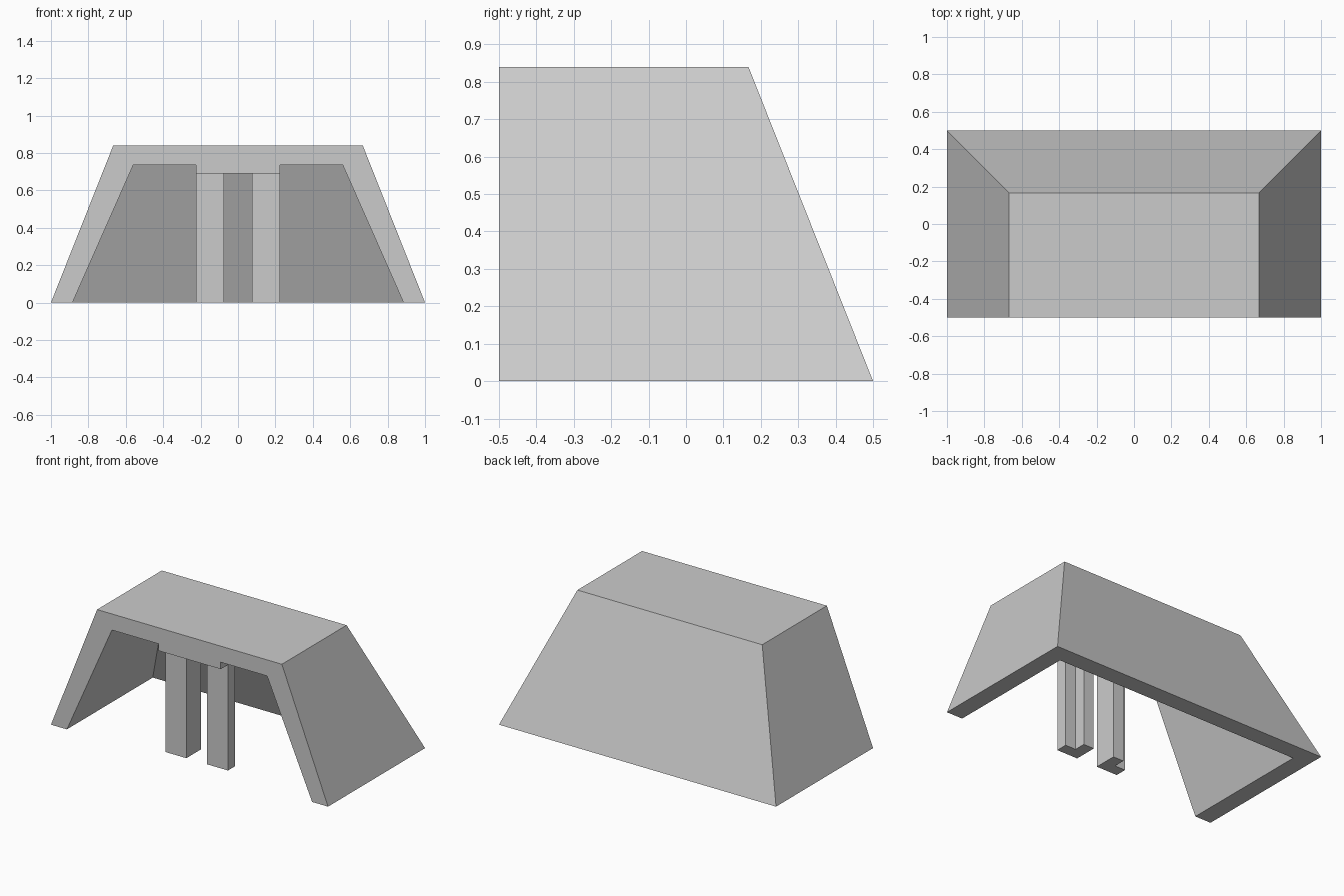
import bpy
import bmesh

cube = bpy.data.objects.get("Cube")
if cube:
    bpy.data.objects.remove(cube, do_unlink=True)

# One plain grey for everything
grey = bpy.data.materials.new("light_grey")
grey.use_nodes = True
grey.diffuse_color = (0.6, 0.6, 0.6, 1)
grey.node_tree.nodes["Principled BSDF"].inputs["Base Color"].default_value = (0.6, 0.6, 0.6, 1)

FRONT = -0.5      # plane of the open cut face
CEILING = 0.735   # underside of the top plate
STEM_TOP = 0.69   # where the posts meet the mount


def finish(name, bm):
    bmesh.ops.recalc_face_normals(bm, faces=bm.faces)
    mesh = bpy.data.meshes.new(name)
    bm.to_mesh(mesh)
    bm.free()
    mesh.materials.append(grey)
    obj = bpy.data.objects.new(name, mesh)
    bpy.context.collection.objects.link(obj)
    return obj


def prism(name, outline, z0, z1):
    bm = bmesh.new()
    base = bm.faces.new([bm.verts.new((x, y, z0)) for x, y in outline])
    top = bmesh.ops.extrude_face_region(bm, geom=[base], use_keep_orig=True)
    moved = [v for v in top["geom"] if isinstance(v, bmesh.types.BMVert)]
    bmesh.ops.translate(bm, verts=moved, vec=(0, 0, z1 - z0))
    return finish(name, bm)


# Hollow tapered shell, open at the front and underneath
bm = bmesh.new()


def u_ring(half, z):
    back = FRONT + half
    return [bm.verts.new((x, y, z)) for x, y in
            ((-half, FRONT), (-half, back), (half, back), (half, FRONT))]


outer_low, outer_high = u_ring(1.0, 0), u_ring(0.667, 0.84)
inner_low, inner_high = u_ring(0.885, 0), u_ring(0.56, CEILING)
for a, b in ((outer_low, outer_high), (inner_low, inner_high), (outer_low, inner_low)):
    for i in range(3):
        bm.faces.new((a[i], a[i + 1], b[i + 1], b[i]))
bm.faces.new(outer_high)
bm.faces.new(inner_high)
# Cut face: two legs and the lintel
for i in (0, 3):
    bm.faces.new((outer_low[i], outer_high[i], inner_high[i], inner_low[i]))
bm.faces.new((outer_high[0], outer_high[3], inner_high[3], inner_high[0]))
finish("shell", bm)

# Stem mount under the top plate, with notched rear corners
IN, MID, OUT = 0.075, 0.15, 0.225
right_half = [(OUT, FRONT), (OUT, FRONT + MID), (MID, FRONT + MID), (MID, FRONT + OUT)]
left_half = [(-x, y) for x, y in reversed(right_half)]
prism("stem_mount", right_half + left_half, STEM_TOP, CEILING)

# Pair of L-shaped stem posts
post = [(IN, FRONT + IN), (OUT, FRONT + IN), (OUT, FRONT + MID),
        (MID, FRONT + MID), (MID, FRONT + OUT), (IN, FRONT + OUT)]
posts = prism("stem_posts", post, 0, STEM_TOP)
posts.modifiers.new("mirror", 'MIRROR').use_axis[0] = True
